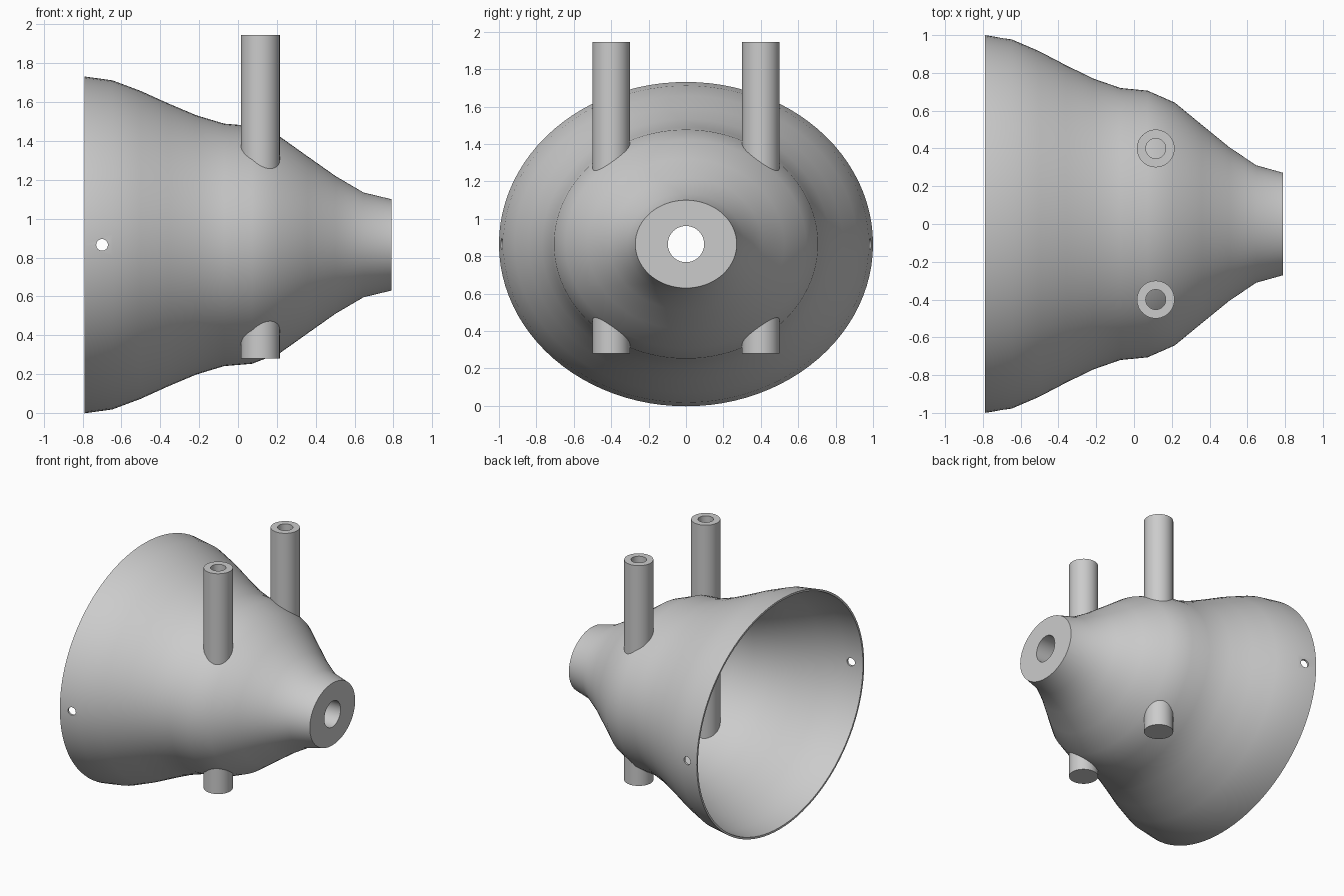
import bpy, bmesh, math
from mathutils import Matrix, Vector

cube = bpy.data.objects.get("Cube")
if cube:
    bpy.data.objects.remove(cube, do_unlink=True)

SEGMENTS = 96
CENTRE_Z = 0.865
SQUASH = 0.867       # height of the oval section relative to its width
WALL = 0.015

grey = bpy.data.materials.new("plain grey")
grey.use_nodes = True
GREY = (0.6, 0.6, 0.6, 1)
grey.diffuse_color = GREY
grey.node_tree.nodes["Principled BSDF"].inputs["Base Color"].default_value = GREY


def loft(name, rings, closed=False):
    """Skin a list of rings; each ring is a list of points."""
    bm = bmesh.new()
    loops = [[bm.verts.new(p) for p in ring] for ring in rings]
    pairs = list(zip(loops, loops[1:]))
    if closed:
        pairs.append((loops[-1], loops[0]))
    else:
        bm.faces.new(loops[0])
        bm.faces.new(loops[-1])
    for a, b in pairs:
        n = len(a)
        for i in range(n):
            j = (i + 1) % n
            bm.faces.new((a[i], a[j], b[j], b[i]))
    bmesh.ops.recalc_face_normals(bm, faces=bm.faces)
    mesh = bpy.data.meshes.new(name)
    bm.to_mesh(mesh)
    bm.free()
    mesh.materials.append(grey)
    obj = bpy.data.objects.new(name, mesh)
    bpy.context.collection.objects.link(obj)
    return obj


def smooth(obj):
    bpy.ops.object.select_all(action='DESELECT')
    obj.select_set(True)
    bpy.context.view_layer.objects.active = obj
    bpy.ops.object.shade_smooth_by_angle(angle=math.radians(35))


def oval(x, ry, rz, n=SEGMENTS):
    angles = [math.tau * i / n for i in range(n)]
    return [(x, ry * math.cos(a), CENTRE_Z + rz * math.sin(a)) for a in angles]


def circle(x, y, z, r, n=48):
    angles = [math.tau * i / n for i in range(n)]
    return [(x + r * math.cos(a), y + r * math.sin(a), z) for a in angles]


# Hollow oval funnel with a thick, bored nose
radii = [1.0, 0.977, 0.915, 0.84, 0.77, 0.72, 0.706, 0.643, 0.525, 0.408, 0.311, 0.271]
step = 1.58 / (len(radii) - 1)
profile = [(-0.79 + i * step, r) for i, r in enumerate(radii)]
outer = [oval(x, r, r * SQUASH) for x, r in profile]
bore = [oval(x, 0.097, 0.097) for x in (0.79, profile[-2][0])]
inner = [oval(x, r - WALL, r * SQUASH - WALL) for x, r in reversed(profile[:-1])]
funnel = loft("funnel_shell", outer + bore + inner, closed=True)

# Small holes through both sides near the wide rim
cutter = loft("side_hole_cutter", [
    [(-0.70 + p[0], y, CENTRE_Z + p[1]) for p in circle(0, 0, 0, 0.03, 32)]
    for y in (-1.2, 1.2)])
cutter.hide_render = True
cutter.hide_set(True)
cut = funnel.modifiers.new("side holes", 'BOOLEAN')
cut.operation = 'DIFFERENCE'
cut.solver = 'EXACT'
cut.object = cutter
bpy.context.view_layer.objects.active = funnel
bpy.ops.object.modifier_apply(modifier=cut.name)
bpy.data.objects.remove(cutter, do_unlink=True)
smooth(funnel)

# Pair of upright posts with blind sockets in their tops
for side, y in (("right", -0.4), ("left", 0.4)):
    post = loft(side + "_post", [
        circle(0.115, y, z, r)
        for z, r in ((0.28, 0.1), (1.945, 0.1), (1.945, 0.053), (0.6, 0.053))])
    smooth(post)
